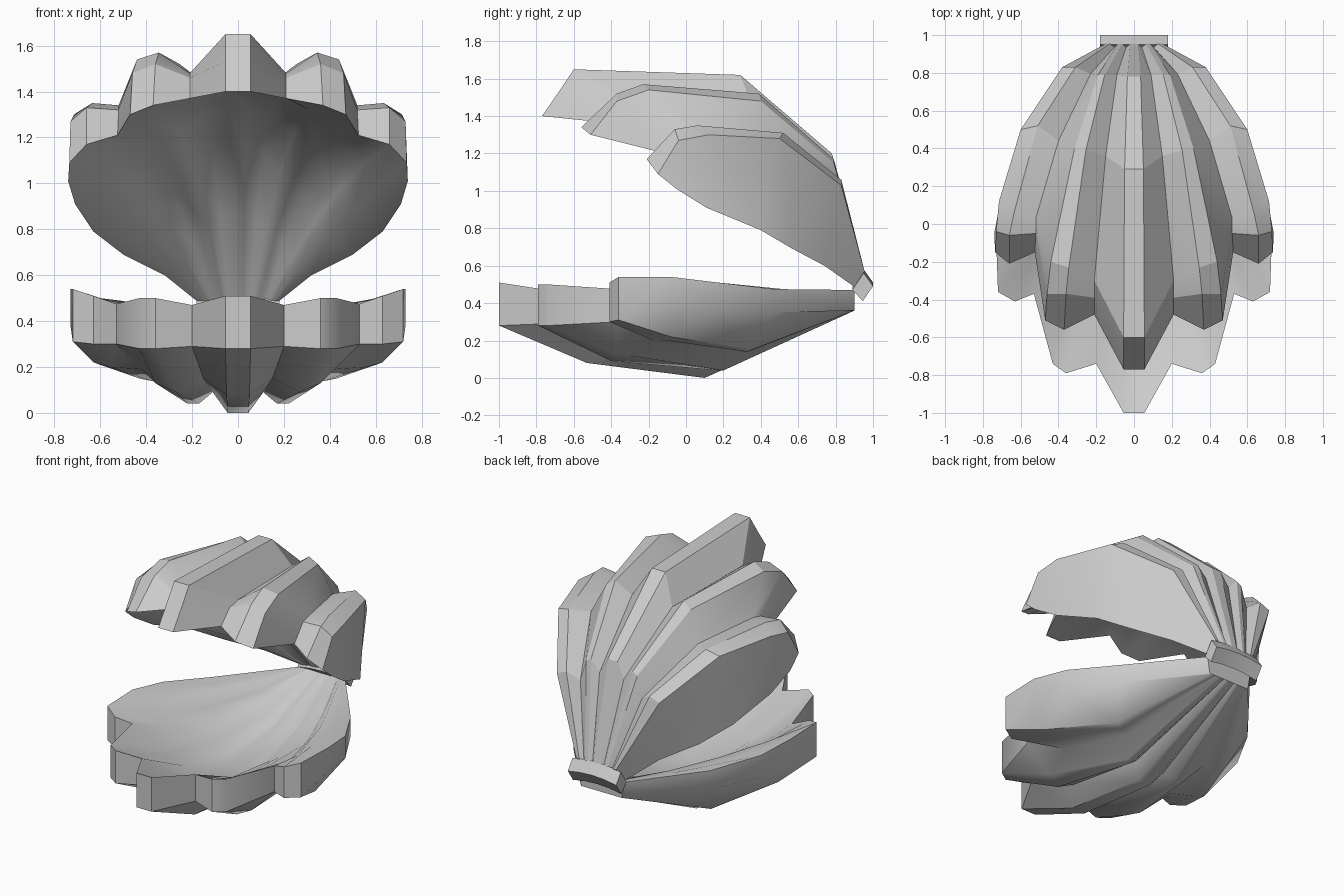
import bpy, bmesh, math
from mathutils import Vector

if "Cube" in bpy.data.objects:
    bpy.data.objects.remove(bpy.data.objects["Cube"])


def loft(name, columns, cap=False, angle=24, soft=()):
    """Skin a row of closed cross-section loops; 'soft' strips keep smooth edges."""
    bm = bmesh.new()
    tag = bm.faces.layers.int.new("soft")
    rows = [[bm.verts.new(p) for p in col] for col in columns]
    n = len(rows[0])
    for a, b in zip(rows, rows[1:]):
        for k in range(n):
            f = bm.faces.new((a[k], a[(k + 1) % n], b[(k + 1) % n], b[k]))
            f[tag] = int(k in soft)
    if cap:
        bm.faces.new(rows[0])
        bm.faces.new(rows[-1])
    bmesh.ops.remove_doubles(bm, verts=bm.verts, dist=0.0005)
    bmesh.ops.dissolve_degenerate(bm, edges=bm.edges, dist=0.0005)
    bmesh.ops.recalc_face_normals(bm, faces=bm.faces)
    for f in bm.faces:
        f.smooth = True
    for e in bm.edges:
        if len(e.link_faces) == 2:
            inside = all(f[tag] for f in e.link_faces)
            e.smooth = inside or e.calc_face_angle(0) < math.radians(angle)
    me = bpy.data.meshes.new(name)
    bm.to_mesh(me)
    bm.free()
    ob = bpy.data.objects.new(name, me)
    bpy.context.collection.objects.link(ob)
    return ob


def shell(name, lines, hinge_out, hinge_in, bulge, groove, angle):
    """Ribbed outside from half the rib lines, smooth bowl inside, mirrored in x."""
    last, n = len(lines) - 1, len(lines[0])
    half = []
    for i, line in enumerate(lines):
        pts = [Vector(p) for p in line]
        x = 0.02 + 0.15 * i / last
        h_out, h_in = Vector((x, *hinge_out)), Vector((x, *hinge_in))
        if i in (1, 4):                     # valleys stay sunken at the hinge
            h_out += Vector(groove)
        if i == last:                       # side rim: loop folds onto itself
            half.append([h_in, *pts, *pts[-2::-1], h_in])
            continue
        inner = []
        for k in range(1, n):
            t = k / n
            d = 4 * t * (1 - t) * (1 - (pts[-1].x / 0.78) ** 2)
            inner.append(pts[-1].lerp(h_in, t) + Vector(bulge) * d)
        half.append([h_out, *pts, *inner, h_in])
    flipped = [[Vector((-p.x, p.y, p.z)) for p in col] for col in reversed(half)]
    return loft(name, flipped + half, angle=angle, soft=range(n, 2 * n))


# Upper shell: rib and valley lines from the centre out to the side rim
upper = [
    [(.035, .78, 1.20), (.05, .29, 1.62), (.055, -.60, 1.65), (.055, -.68, 1.53), (.055, -.77, 1.40)],
    [(.09, .79, 1.10), (.15, .36, 1.44), (.21, -.30, 1.48), (.21, -.39, 1.46), (.21, -.48, 1.37)],
    [(.155, .79, 1.17), (.255, .39, 1.52), (.345, -.23, 1.57), (.36, -.37, 1.52), (.37, -.56, 1.34)],
    [(.19, .79, 1.15), (.315, .40, 1.48), (.44, -.20, 1.54), (.46, -.37, 1.48), (.47, -.51, 1.30)],
    [(.23, .795, 1.01), (.40, .44, 1.29), (.52, .03, 1.34), (.52, -.05, 1.32), (.525, -.15, 1.21)],
    [(.31, .83, 1.06), (.51, .52, 1.31), (.635, .06, 1.35), (.66, -.06, 1.33), (.66, -.21, 1.17)],
    [(.38, .83, 1.03), (.60, .50, 1.28), (.715, .12, 1.30), (.73, -.04, 1.27), (.735, -.15, 1.09)],
    [(.32, .74, .60), (.50, .57, .69), (.63, .40, .79), (.71, .11, .91), (.74, -.05, 1.01)],
]
shell("upper_shell", upper, (.955, .57), (.91, .48), (0, .17, .31),
      (0, -.02, -.01), 24)

# Lower shell
lower = [
    [(.045, .10, .00), (.05, -.53, .08), (.055, -1.0, .28), (.055, -1.0, .51)],
    [(.11, .15, .09), (.15, -.40, .15), (.20, -.74, .29), (.20, -.74, .47)],
    [(.17, .18, .04), (.27, -.40, .09), (.36, -.79, .28), (.36, -.79, .50)],
    [(.22, .20, .04), (.36, -.37, .13), (.43, -.74, .28), (.43, -.74, .50)],
    [(.30, .30, .14), (.42, -.15, .19), (.53, -.37, .30), (.53, -.37, .475)],
    [(.38, .33, .14), (.56, -.10, .20), (.63, -.41, .30), (.63, -.41, .51)],
    [(.43, .35, .15), (.63, -.08, .22), (.72, -.36, .31), (.72, -.36, .54)],
    [(.51, .47, .35), (.68, .17, .36), (.73, -.08, .38), (.73, -.08, .54)],
    [(.51, .47, .475), (.68, .17, .51), (.73, -.08, .54), (.73, -.08, .54)],
]
shell("lower_shell", lower, (.90, .36), (.90, .47), (0, 0, -.28),
      (0, 0, 0), 40)

# Hinge bar: slightly arched strip across the back
section = [(.95, .58), (1.0, .51), (.945, .43), (.89, .49)]
loft("hinge", [[(x, y, z - 0.6 * x * x) for y, z in section]
               for x in (-.18, -.09, 0, .09, .18)], cap=True)
